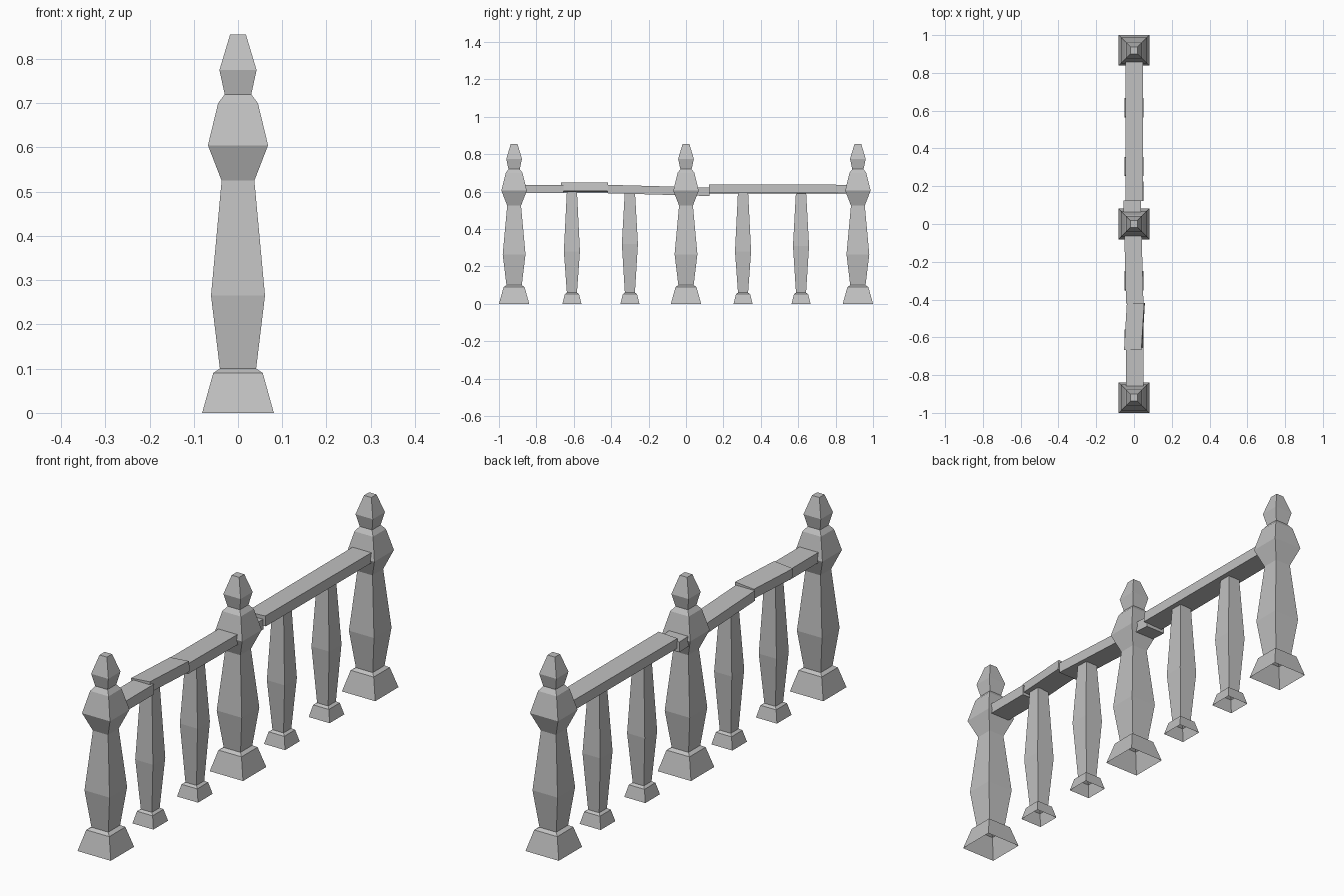
import bpy
import bmesh
from math import cos, sin, radians
from mathutils import Vector

cube = bpy.data.objects.get("Cube")
if cube:
    bpy.data.objects.remove(cube, do_unlink=True)

stone = bpy.data.materials.new("grey stone")
stone.use_nodes = True
colour = (0.53, 0.53, 0.53, 1)
stone.diffuse_color = colour
stone.node_tree.nodes["Principled BSDF"].inputs["Base Color"].default_value = colour

CORNERS = ((-1, -1), (1, -1), (1, 1), (-1, 1))


def loft(name, rings, cap_start, cap_end):
    """Join a row of four-cornered rings into one flat-faced object."""
    bm = bmesh.new()
    loops = [[bm.verts.new(p) for p in ring] for ring in rings]
    for a, b in zip(loops, loops[1:]):
        for i in range(4):
            j = (i + 1) % 4
            bm.faces.new((a[i], a[j], b[j], b[i]))
    if cap_start:
        bm.faces.new(loops[0][::-1])
    if cap_end:
        bm.faces.new(loops[-1])
    bmesh.ops.recalc_face_normals(bm, faces=bm.faces[:])
    mesh = bpy.data.meshes.new(name)
    bm.to_mesh(mesh)
    bm.free()
    mesh.materials.append(stone)
    obj = bpy.data.objects.new(name, mesh)
    bpy.context.collection.objects.link(obj)
    return obj


def square_post(name, y, profile):
    """Square turned post, open underneath; profile is (half width, height)."""
    rings = [[(sx * r, sy * r, z) for sx, sy in CORNERS] for r, z in profile]
    loft(name, rings, False, True).location.y = y


def rail(name, start, end, half_width=0.046, half_height=0.0225):
    """Beam between two ends, each given as (x, y, z, roll in degrees)."""
    rings = []
    for x, y, z, roll in (start, end):
        c, s = cos(radians(roll)), sin(radians(roll))
        across, up = Vector((c, 0, s)), Vector((-s, 0, c))
        rings.append([Vector((x, y, z)) + across * sx * half_width
                      + up * sz * half_height for sx, sz in CORNERS])
    loft(name, rings, True, True)


# Large posts with finials
post_profile = [(0.081, 0), (0.056, 0.09), (0.041, 0.1), (0.061, 0.265),
                (0.037, 0.525), (0.068, 0.605), (0.045, 0.7), (0.03, 0.72),
                (0.042, 0.775), (0.018, 0.855)]
for label, y in (("front", -0.919), ("middle", 0), ("back", 0.919)):
    square_post(label + "_post", y, post_profile)

# Slim balusters, each with its own belly height
for i, (y, belly) in enumerate(((-0.61, 0.28), (-0.3, 0.32),
                                (0.305, 0.28), (0.615, 0.31)), 1):
    square_post(f"baluster_{i}", y, [(0.051, 0), (0.038, 0.052), (0.027, 0.06),
                                     (0.043, belly), (0.027, 0.602)])

# Handrail, broken into slightly shifted lengths
rail("front_rail", (0.003, -0.92, 0.614, 0), (0.003, -0.655, 0.614, 0))
rail("loose_rail", (-0.005, -0.668, 0.623, 5), (0.01, -0.418, 0.623, 5))
rail("sagging_rail", (0.004, -0.42, 0.614, 0), (-0.01, 0.125, 0.599, 0))
rail("back_rail", (0.002, 0.123, 0.614, 3), (0.002, 0.92, 0.614, 0))
